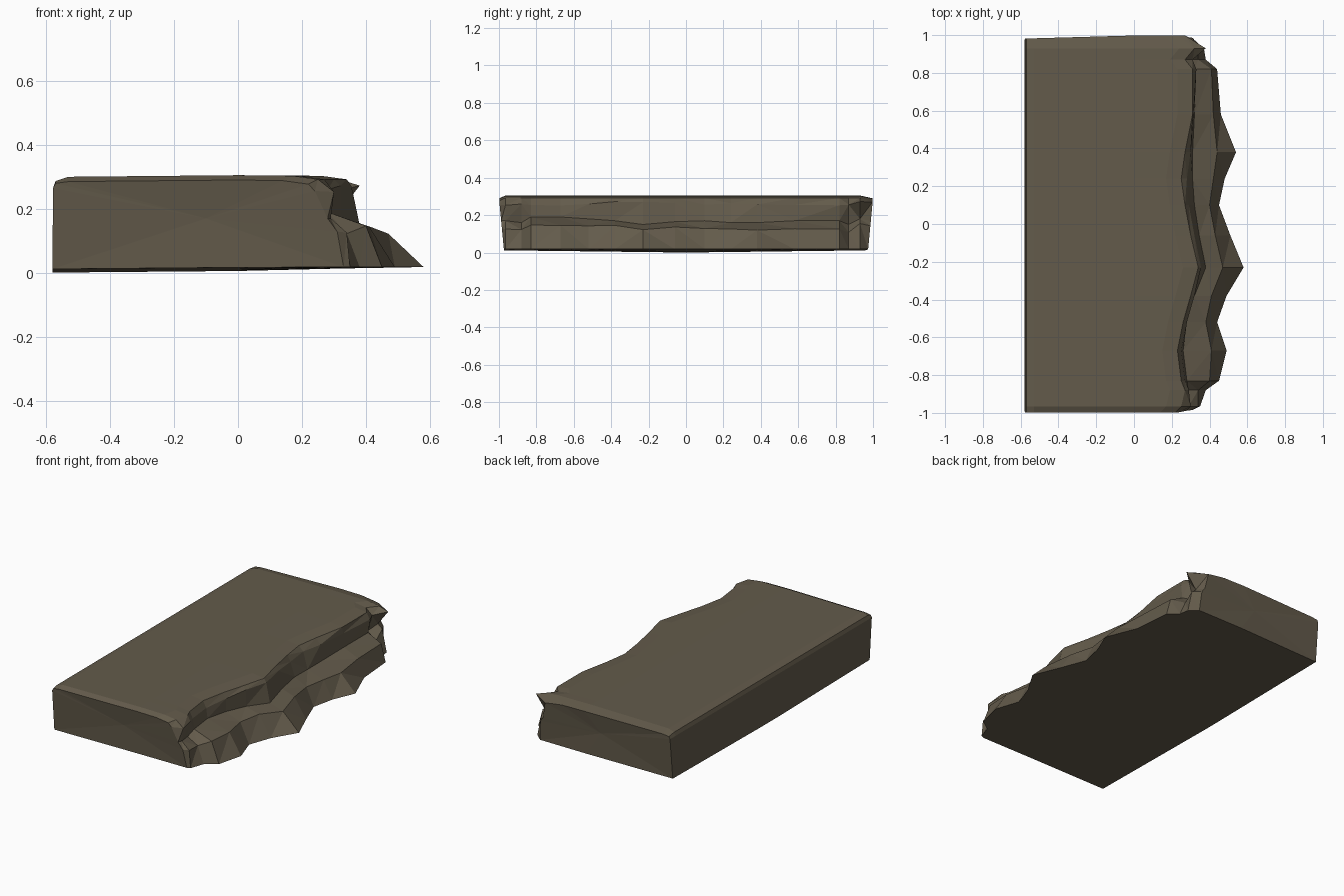
import bpy, bmesh, random

random.seed(4)

# Stations along the slab: y, top edge x, lip x, notch x, ledge x, foot x, notch z
stations = [
    (-0.99, 0.22, 0.24, 0.28, 0.31, 0.33, 0.17),
    (-0.965, 0.25, 0.30, 0.29, 0.34, 0.35, 0.17),
    (-0.88, 0.27, 0.29, 0.27, 0.34, 0.38, 0.16),
    (-0.83, 0.25, 0.27, 0.28, 0.40, 0.45, 0.19),
    (-0.67, 0.23, 0.25, 0.26, 0.41, 0.49, 0.19),
    (-0.52, 0.26, 0.28, 0.28, 0.38, 0.44, 0.18),
    (-0.38, 0.30, 0.32, 0.32, 0.41, 0.49, 0.17),
    (-0.23, 0.34, 0.355, 0.38, 0.47, 0.58, 0.15),
    (-0.06, 0.30, 0.32, 0.345, 0.43, 0.51, 0.165),
    (0.10, 0.27, 0.29, 0.32, 0.40, 0.45, 0.17),
    (0.24, 0.25, 0.28, 0.31, 0.42, 0.48, 0.16),
    (0.38, 0.27, 0.30, 0.31, 0.44, 0.54, 0.16),
    (0.58, 0.31, 0.315, 0.32, 0.42, 0.46, 0.17),
    (0.82, 0.31, 0.33, 0.32, 0.41, 0.44, 0.17),
    (0.87, 0.27, 0.31, 0.28, 0.34, 0.38, 0.15),
    (0.93, 0.32, 0.38, 0.31, 0.34, 0.37, 0.18),
    (0.99, 0.23, 0.27, 0.29, 0.31, 0.32, 0.17),
]


def section(i, y, top, lip, notch, ledge, foot, zn):
    """One cross-section ring, straight at the back and broken at the front."""
    end = i in (0, len(stations) - 1)
    drop = 0.015 if end else 0.0
    base = 0.005 + 0.012 * abs(y)
    jit = random.uniform(-0.012, 0.012)
    pts = [(-0.58, base - 0.005), (-0.578, 0.265), (-0.57, 0.287 - drop / 2),
           (-0.53, 0.300 - drop), (0.0, 0.305 - drop), (top - 0.08, 0.303 - drop),
           (top, 0.292 - drop), (lip, 0.262 + jit), (notch, zn),
           (ledge, zn - 0.035 + jit), (foot, 0.018), (0.0, base)]
    ring = []
    for x, z in pts:
        yy = y
        if end:  # end walls lean in toward the base
            yy = y * (1.008 - 0.026 * (1 - min(z / 0.27, 1)))
            if y > 0 and x < -0.5:
                yy -= 0.015
        ring.append((x, yy, z))
    return ring


# Loft the sections into the slab
bm = bmesh.new()
rings = [[bm.verts.new(p) for p in section(i, *s)] for i, s in enumerate(stations)]
n = len(rings[0])
for a, b in zip(rings, rings[1:]):
    for k in range(n):
        m = (k + 1) % n
        bm.faces.new((a[k], a[m], b[m], b[k]))

# End walls, slightly hollowed
caps = [bm.faces.new(rings[0]), bm.faces.new(rings[-1])]
poked = bmesh.ops.poke(bm, faces=caps)
for v in poked["verts"]:
    v.co.x, v.co.z = -0.1, 0.17
    v.co.y = 0.975 if v.co.y > 0 else -0.978

# Facet the broken edge
rough = [f for f in bm.faces if len(f.verts) == 4 and f.calc_center_median().x > 0.22]
bmesh.ops.triangulate(bm, faces=rough, quad_method='SHORT_EDGE')
bmesh.ops.recalc_face_normals(bm, faces=bm.faces[:])

mesh = bpy.data.meshes.new("rock_ledge")
bm.to_mesh(mesh)
bm.free()
slab = bpy.data.objects.new("rock_ledge", mesh)
bpy.context.collection.objects.link(slab)

# Brown stone
stone = bpy.data.materials.new("brown_stone")
stone.diffuse_color = (0.125, 0.104, 0.07, 1)
mesh.materials.append(stone)
